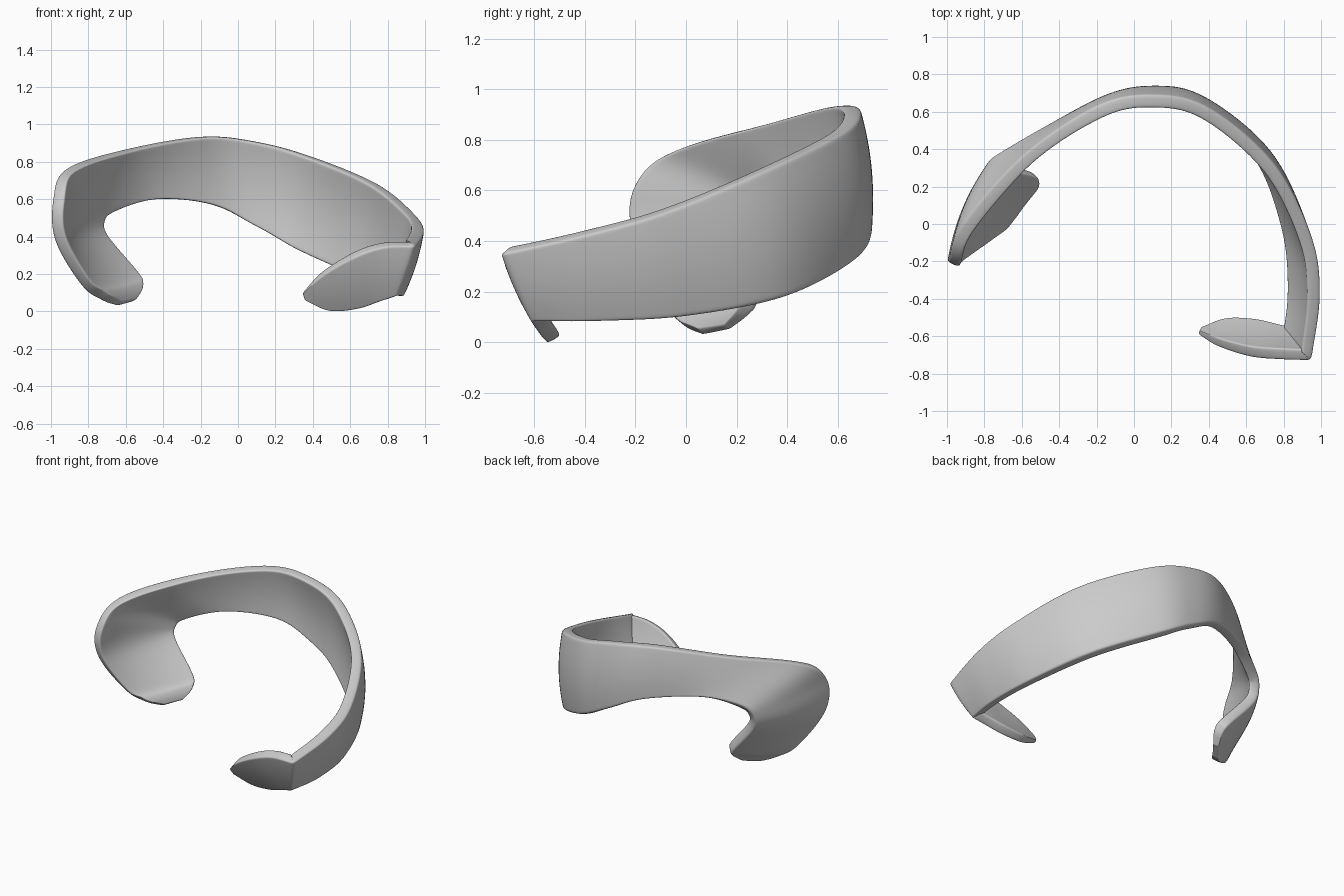
import bpy, bmesh
from mathutils import Vector

if "Cube" in bpy.data.objects:
    bpy.data.objects.remove(bpy.data.objects["Cube"])

# Stations along the strip: upper edge xyz, lower edge xyz
BAND = [
    (-.64, .07, .03, -.57, .17, .05),
    (-.73, .00, .06, -.54, .25, .11),
    (-.84, -.07, .14, -.57, .29, .17),
    (-.98, -.18, .38, -.75, .32, .38),
    (-.99, -.19, .60, -.765, .35, .50),
    (-.92, -.01, .765, -.69, .40, .57),
    (-.60, .36, .87, -.48, .52, .615),
    (-.20, .63, .937, -.15, .69, .575),
    (.10, .69, .91, .10, .735, .46),
    (.40, .62, .83, .35, .68, .33),
    (.75, .32, .685, .69, .40, .18),
    (.95, -.07, .52, .85, .00, .10),
    (.995, -.38, .43, .885, -.35, .08),
    (.95, -.73, .35, .85, -.61, .08),
]
LOBE = [
    (.78, -.725, .345, .76, -.59, .05),
    (.62, -.71, .29, .64, -.56, .01),
    (.45, -.655, .19, .49, -.545, .00),
    (.345, -.59, .09, .355, -.575, .06),
]


def spline(points, steps=6):
    """Smooth interpolation through all stations."""
    p = [Vector(q) for q in points]
    p = [2 * p[0] - p[1]] + p + [2 * p[-1] - p[-2]]
    out = []
    for i in range(1, len(p) - 2):
        a, b, c, d = p[i - 1:i + 3]
        for k in range(steps):
            t = k / steps
            out.append(.5 * (2 * b + (c - a) * t + (2 * a - 5 * b + 4 * c - d) * t * t
                             + (3 * b - a - 3 * c + d) * t ** 3))
    return out + [p[-2]]


# Two splines meet at the sharp right-hand corner
rows = spline(BAND) + spline([BAND[-1]] + LOBE)[1:]
columns = [0, .03, .2, .4, .6, .8, .97, 1]


def at(i, v):
    r = rows[max(0, min(len(rows) - 1, i))]
    return Vector(r[0:3]).lerp(Vector(r[3:6]), v)


# Closed cross-section rings: outer face down, inner face back up
bm = bmesh.new()
rings = []
for i in range(len(rows)):
    across = at(i, 1) - at(i, 0)
    width = across.length
    thick = min(.07, .02 + .14 * width)
    bulge = .11 * width ** 2
    outer, inner = [], []
    for v in columns:
        n = (at(i + 1, v) - at(i - 1, v)).cross(across).normalized()
        p = at(i, v) + n * bulge * 4 * v * (1 - v)
        outer.append(bm.verts.new(p))
        inner.append(bm.verts.new(p - n * thick))
    rings.append(outer + inner[::-1])
for a, b in zip(rings, rings[1:]):
    for j in range(len(a)):
        k = (j + 1) % len(a)
        bm.faces.new((a[j], a[k], b[k], b[j]))

# End caps as strips of quads
m = len(columns)
for ring in (rings[0], rings[-1]):
    for j in range(m - 1):
        bm.faces.new((ring[j], ring[j + 1], ring[2 * m - 2 - j], ring[2 * m - 1 - j]))
bmesh.ops.recalc_face_normals(bm, faces=bm.faces)

mesh = bpy.data.meshes.new("curved_band")
bm.to_mesh(mesh)
bm.free()
band = bpy.data.objects.new("curved_band", mesh)
bpy.context.collection.objects.link(band)
for poly in mesh.polygons:
    poly.use_smooth = True
sub = band.modifiers.new("smooth", 'SUBSURF')
sub.levels = sub.render_levels = 2
